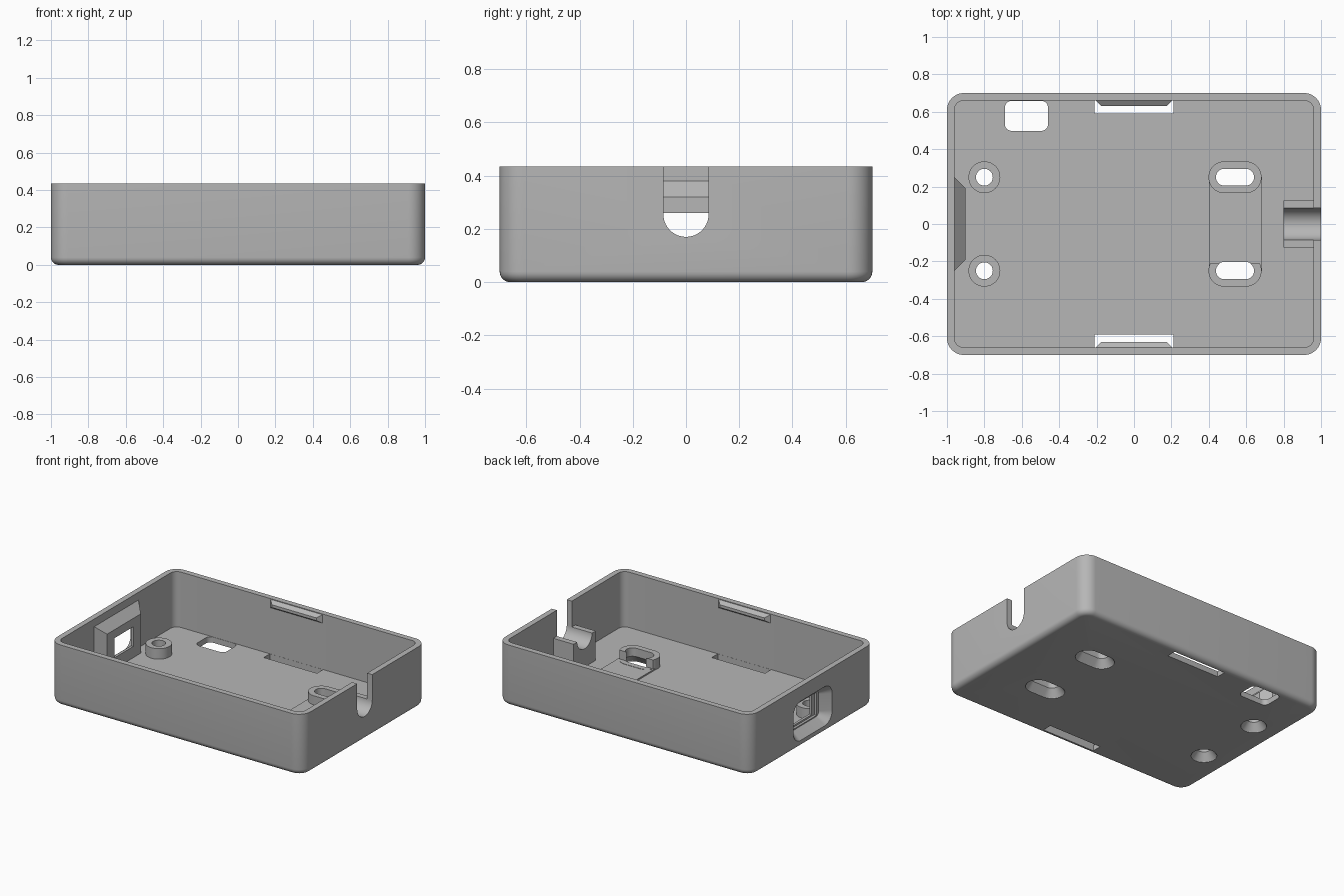
import bpy, bmesh, math

old = bpy.data.objects.get("Cube")
if old:
    bpy.data.objects.remove(old, do_unlink=True)

grey = bpy.data.materials.new("plain_grey")
grey.use_nodes = True
colour = (0.47, 0.47, 0.47, 1)
grey.diffuse_color = colour
grey.node_tree.nodes["Principled BSDF"].inputs["Base Color"].default_value = colour

HX, HY, HEIGHT, WALL, FLOOR = 1.0, 0.7, 0.435, 0.04, 0.04


def ring(u, v, hu, hv, r, w, steps=10):
    """Rounded rectangle centred on (u, v) at level w."""
    pts = []
    for k, (su, sv) in enumerate([(1, 1), (-1, 1), (-1, -1), (1, -1)]):
        for i in range(steps + 1):
            a = math.pi / 2 * (k + i / steps)
            pts.append((u + su * (hu - r) + r * math.cos(a),
                        v + sv * (hv - r) + r * math.sin(a), w))
    return pts


def box_ring(u, v, hu, hv, w):
    return [(u + a * hu, v + b * hv, w) for a, b in [(1, 1), (-1, 1), (-1, -1), (1, -1)]]


def loft(name, rings, axis="z"):
    """Solid through matching rings; the axis is the direction of the levels."""
    place = {"z": lambda u, v, w: (u, v, w),
             "x": lambda u, v, w: (w, u, v),
             "y": lambda u, v, w: (u, w, v)}[axis]
    bm = bmesh.new()
    loops = [[bm.verts.new(place(*p)) for p in r] for r in rings]
    n = len(loops[0])
    for a, b in zip(loops, loops[1:]):
        for i in range(n):
            j = (i + 1) % n
            bm.faces.new((a[i], a[j], b[j], b[i]))
    bm.faces.new(loops[0][::-1])
    bm.faces.new(loops[-1])
    bmesh.ops.remove_doubles(bm, verts=bm.verts, dist=1e-5)
    bmesh.ops.recalc_face_normals(bm, faces=bm.faces)
    mesh = bpy.data.meshes.new(name)
    bm.to_mesh(mesh)
    bm.free()
    mesh.materials.append(grey)
    ob = bpy.data.objects.new(name, mesh)
    bpy.context.collection.objects.link(ob)
    return ob


def cut(target, cutters):
    bpy.context.view_layer.objects.active = target
    for c in cutters:
        mod = target.modifiers.new("cut", "BOOLEAN")
        mod.operation, mod.solver, mod.object = "DIFFERENCE", "EXACT", c
        bpy.ops.object.modifier_apply(modifier=mod.name)


# Tray with rounded corners and a filleted bottom edge
fillet, corner = 0.04, 0.09
levels = []
for i in range(7):
    a = math.pi / 2 * i / 6
    inset = fillet * (1 - math.sin(a))
    levels.append(ring(0, 0, HX - inset, HY - inset, corner - inset, fillet * (1 - math.cos(a))))
levels.append(ring(0, 0, HX, HY, corner, HEIGHT))
tray = loft("tray", levels)
cavity = loft("cavity_cutter", [ring(0, 0, HX - WALL, HY - WALL, 0.05, z) for z in (FLOOR, 0.6)])

# Screw bosses: round on one end, slotted on the other
screw_cutters, bosses = [], []
for x, stretch, label in [(-0.8, 0, "round"), (0.54, 0.057, "slotted")]:
    for y, side in [(0.25, "back"), (-0.25, "front")]:
        section = lambda r, z: ring(x, y, r + stretch, r, r, z)
        bosses.append(loft(f"{label}_boss_{side}", [section(0.085, z) for z in (0.02, 0.115)]))
        screw_cutters.append(loft("screw_cutter", [section(0.085, -0.02), section(0.083, 0.005),
                                                   section(0.045, 0.055), section(0.045, 0.3)]))
boss_gap = loft("boss_gap_cutter", [box_ring(0.54, -0.13, 0.2, 0.08, z) for z in (0.052, 0.3)])
strip = loft("floor_strip", [box_ring(0.543, 0, 0.142, 0.25, z) for z in (0.02, FLOOR + 0.01)])

# Connector housing with a flared outer recess on the -x end
housing = loft("connector_housing", [
    box_ring(0, 0.2, 0.25, 0.18, -0.98),
    box_ring(0, 0.2, 0.25, 0.18, -0.96),
    box_ring(0, 0.17, 0.19, 0.15, -0.90)], "x")
mid = 0.19
recess = loft("recess_cutter", [
    ring(0, mid, 0.228, 0.147, 0.09, -1.01),
    ring(0, mid, 0.16, 0.09, 0.03, -0.935)], "x")
pocket = loft("pocket_cutter", [box_ring(0, mid, 0.135, 0.082, w) for w in (-0.96, -0.918)], "x")
port = loft("port_cutter", [box_ring(0, mid, 0.105, 0.07, w) for w in (-0.95, -0.85)], "x")

# Cable rest and U-shaped cable notch on the +x end
cable_rest = loft("cable_rest", [box_ring(0.885, 0, 0.085, 0.125, z) for z in (0.02, 0.25)])
notch = loft("notch_cutter", [ring(0, 0.435, 0.085, 0.265, 0.085, w) for w in (0.7, 1.1)], "x")

# Floor window and the two slits below the clips
window = loft("window_cutter", [ring(-0.575, 0.578, 0.115, 0.08, 0.035, z) for z in (-0.1, 0.1)])
slits = [loft("slit_cutter", [box_ring(0, s * 0.625, 0.21, 0.034, z) for z in (-0.1, 0.1)])
         for s in (1, -1)]

# Snap clips under the rim of the long walls
clips = [loft(f"snap_clip_{side}", [
    box_ring(0, 0.4, 0.205, 0.03, s * 0.67),
    box_ring(0, 0.4, 0.205, 0.03, s * 0.66),
    box_ring(0, 0.4, 0.175, 0.01, s * 0.632)], "y") for s, side in [(1, "back"), (-1, "front")]]

cut(tray, [cavity, recess, pocket, notch, window] + slits + screw_cutters)
cut(housing, [recess, pocket, port])
cut(cable_rest, [notch])
cut(strip, screw_cutters[2:])
for boss, cutter in zip(bosses, screw_cutters):
    cut(boss, [cutter])
cut(bosses[3], [boss_gap])

# Remove the cutters
for c in [cavity, recess, pocket, port, notch, window, boss_gap] + slits + screw_cutters:
    bpy.data.objects.remove(c, do_unlink=True)

# Smooth the rounded parts, keeping edges sharp
bpy.ops.object.select_all(action="DESELECT")
for ob in [tray, housing, cable_rest, strip] + bosses + clips:
    ob.select_set(True)
bpy.context.view_layer.objects.active = tray
bpy.ops.object.shade_smooth_by_angle(angle=math.radians(30))
